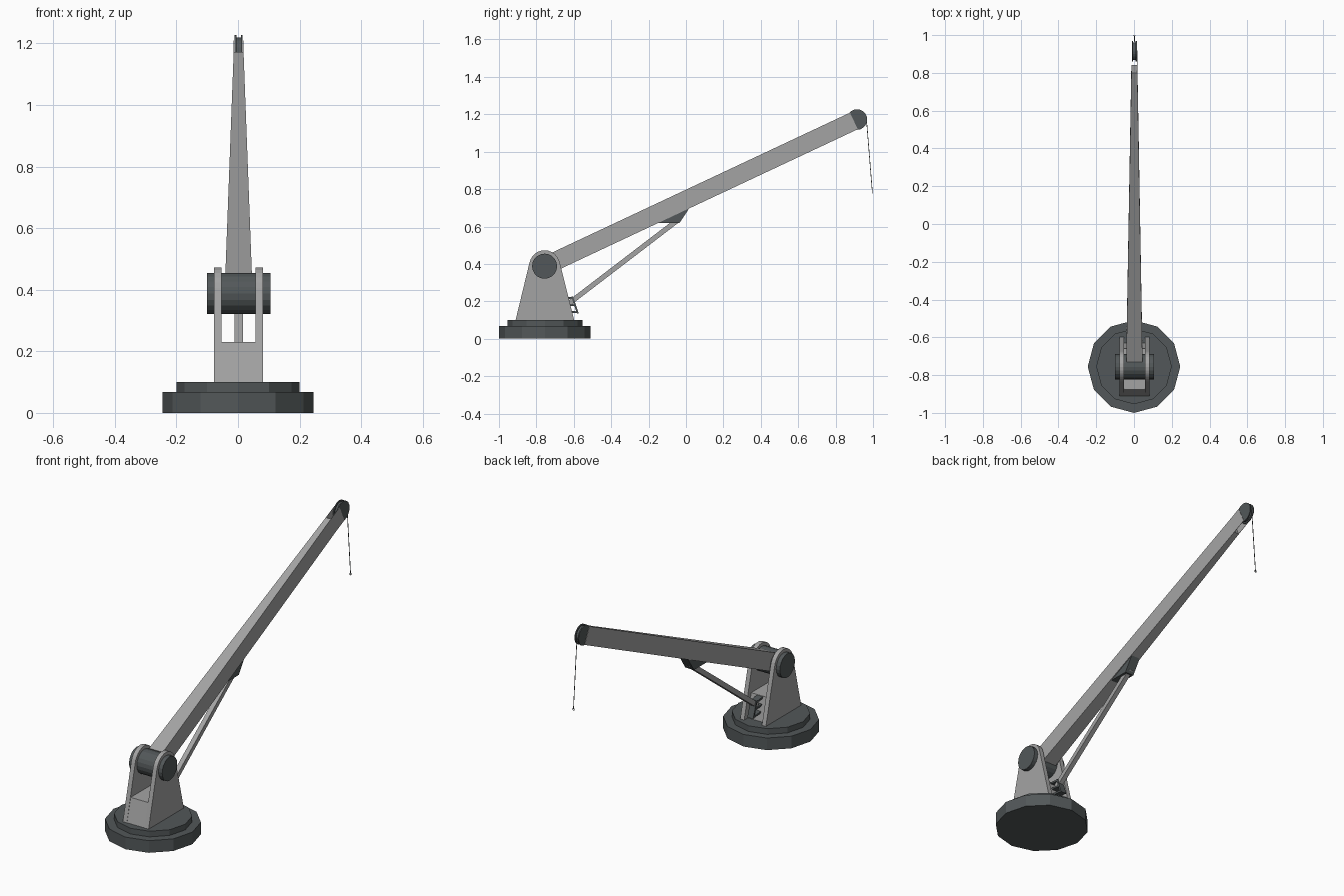
import bpy, bmesh, math
from mathutils import Vector

if "Cube" in bpy.data.objects:
    bpy.data.objects.remove(bpy.data.objects["Cube"])


def material(name, rgb):
    m = bpy.data.materials.new(name)
    m.diffuse_color = (*rgb, 1)
    m.use_nodes = True
    m.node_tree.nodes["Principled BSDF"].inputs["Base Color"].default_value = m.diffuse_color
    return m


dark = material("dark_metal", (0.085, 0.097, 0.10))
grey = material("grey_metal", (0.37, 0.37, 0.37))


def finish(name, bm, mat):
    bmesh.ops.recalc_face_normals(bm, faces=bm.faces)
    me = bpy.data.meshes.new(name)
    bm.to_mesh(me)
    bm.free()
    ob = bpy.data.objects.new(name, me)
    bpy.context.collection.objects.link(ob)
    me.materials.append(mat)
    return ob


def loft(name, sections, mat=grey):
    """Closed solid through matching rings of points."""
    bm = bmesh.new()
    rings = [[bm.verts.new(p) for p in s] for s in sections]
    n = len(rings[0])
    for a, b in zip(rings, rings[1:]):
        for i in range(n):
            bm.faces.new((a[i], a[(i + 1) % n], b[(i + 1) % n], b[i]))
    bm.faces.new(rings[0])
    bm.faces.new(rings[-1])
    return finish(name, bm, mat)


CX = 0.002                        # crane's centre line on the base


def slab(name, yz, x0, x1, mat=grey):
    """Side profile extruded along x."""
    return loft(name, [[(CX + x, y, z) for y, z in yz] for x in (x0, x1)], mat)


def rod(name, a, b, r, sides, mat=grey, turn=0.0):
    """Cylinder between two points."""
    a, b = Vector(a), Vector(b)
    q = (b - a).to_track_quat('Z', 'Y')
    ring = [q @ Vector((r * math.cos(t), r * math.sin(t), 0))
            for t in (turn + 2 * math.pi * i / sides for i in range(sides))]
    return loft(name, [[c + p for p in ring] for c in (a, b)], mat)


PY, PZ = -0.756, 0.388            # boom pivot
TY, TZ = 0.914, 1.172             # tip pulley centre
ANG = math.atan2(TZ - PZ, TY - PY)
LEN = math.hypot(TZ - PZ, TY - PY)


def along(u, v):
    """Boom coordinates (along, across) to (y, z)."""
    c, s = math.cos(ANG), math.sin(ANG)
    return PY + u * c - v * s, PZ + u * s + v * c


# stepped twelve-sided base
rod("base_lower", (0, -0.755, 0), (0, -0.755, 0.068), 0.245, 12, dark)
rod("base_upper", (0, -0.754, 0.068), (0, -0.754, 0.10), 0.20, 12, dark)

# rounded side plates and the block between them
arc = [(PY + 0.083 * math.cos(math.radians(t)), PZ + 0.085 * math.sin(math.radians(t)))
       for t in range(12, 169, 13)]
plate = [(-0.598, 0.10)] + arc + [(-0.911, 0.10)]
for side, s in (("left", -1), ("right", 1)):
    slab("bracket_plate_" + side, plate, s * 0.055, s * 0.08)
slab("bracket_block", [(-0.910, 0.10), (-0.877, 0.23), (-0.66, 0.23), (-0.63, 0.10)],
     -0.055, 0.055)

# pivot drum
rod("pivot_drum", (CX - 0.103, PY, PZ), (CX + 0.103, PY, PZ), 0.067, 20, dark)

# tapered boom with a thin open fork at the tip
H = 0.049
w0, w1 = 0.043, 0.016


def section(u, w):
    (yb, zb), (yt, zt) = along(u, -H), along(u, H)
    return [(CX - w, yb, zb), (CX + w, yb, zb), (CX + w, yt, zt), (CX - w, yt, zt)]


loft("boom", [section(0.05, w0), section(1.742, w1)])
fork = [along(1.742, -H), along(LEN - 0.018, -H), along(LEN - 0.018, H), along(1.742, H)]
for side, s in (("left", -1), ("right", 1)):
    slab("boom_fork_" + side, fork, s * 0.0145, s * 0.016)

# tip pulley: two flanges and a groove
for side, s in (("left", -1), ("right", 1)):
    slab("pulley_flange_" + side,
         [(TY + 0.055 * math.cos(t), TZ + 0.055 * math.sin(t))
          for t in (math.tau * i / 20 for i in range(20))], s * 0.007, s * 0.013, dark)
rod("pulley_groove", (CX - 0.007, TY, TZ), (CX + 0.007, TY, TZ), 0.047, 20, dark)

# hanging rope with an end ring
rod("rope", (CX, 0.965, 1.172), (CX, 0.996, 0.788), 0.002, 6, dark)
bpy.ops.mesh.primitive_torus_add(major_radius=0.005, minor_radius=0.002, major_segments=10,
                                 minor_segments=6, location=(CX, 0.996, 0.784),
                                 rotation=(math.pi / 2, 0, 0))
bpy.context.object.name = "rope_ring"
bpy.context.object.data.materials.append(dark)

# wedge under the boom and the strut that carries it
slab("strut_wedge", [(-0.165, 0.618), (-0.035, 0.618), (0.02, 0.702), (0.0, 0.73), (-0.15, 0.65)],
     -0.027, 0.027, dark)
rod("strut", (CX, -0.625, 0.19), (CX, -0.03, 0.645), 0.019, 4, grey, math.pi / 4)

# open ladder-shaped strut mount on the back of the block
slab("mount_rail", [(-0.613, 0.225), (-0.603, 0.225), (-0.573, 0.135), (-0.583, 0.135)],
     -0.018, 0.018, dark)
for i, t in enumerate((0, 0.5, 1)):
    y, z = -0.605 + 0.027 * t, 0.217 - 0.075 * t
    slab(f"mount_rung_{i + 1}", [(-0.67, z + 0.012), (y, z + 0.004), (y, z - 0.006), (-0.67, z + 0.002)],
         -0.018, 0.018, dark)
